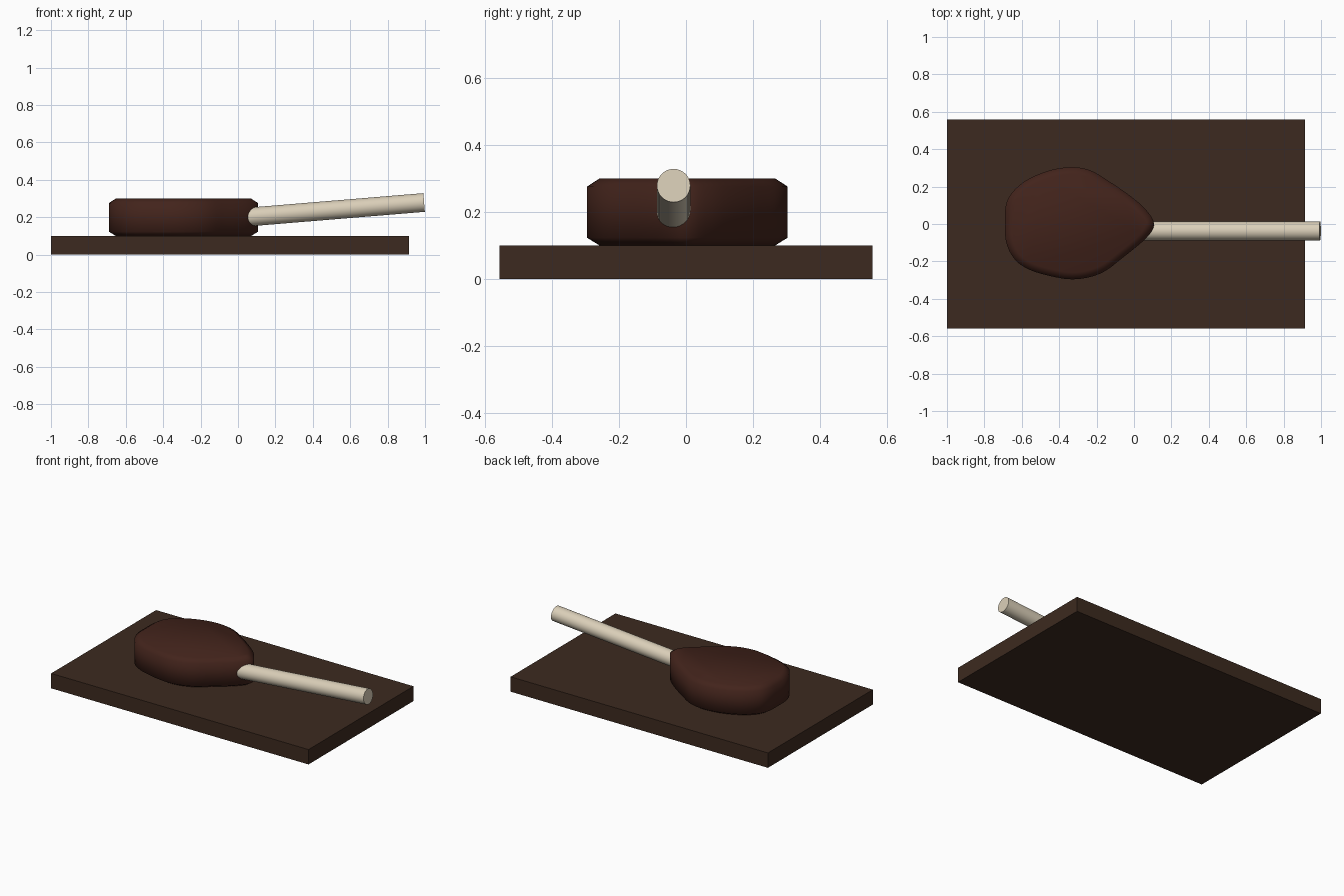
import bpy, bmesh, math
from mathutils import Vector

if "Cube" in bpy.data.objects:
    bpy.data.objects.remove(bpy.data.objects["Cube"])


def material(name, rgb):
    m = bpy.data.materials.new(name)
    m.diffuse_color = (*rgb, 1)
    m.use_nodes = True
    m.node_tree.nodes["Principled BSDF"].inputs["Base Color"].default_value = m.diffuse_color
    return m


def paint(obj, name, rgb):
    obj.data.materials.append(material(name, rgb))


# Serving board
bpy.ops.mesh.primitive_cube_add(size=1, location=(-0.0425, 0, 0.05))
board = bpy.context.object
board.name = "board"
board.scale = (1.915, 1.115, 0.1)
paint(board, "dark_wood", (0.046, 0.023, 0.014))

# Chunky head: teardrop outline, smoothed through its control points
OUTLINE = [(0.107, 0.0), (0.065, 0.075), (-0.02, 0.15), (-0.144, 0.235), (-0.235, 0.287),
           (-0.33, 0.304), (-0.45, 0.287), (-0.57, 0.237), (-0.65, 0.17), (-0.685, 0.10),
           (-0.69, 0.0), (-0.685, -0.09), (-0.655, -0.165), (-0.60, -0.222), (-0.50, -0.265),
           (-0.33, -0.296), (-0.18, -0.265), (-0.06, -0.18), (0.065, -0.075)]


def closed_spline(pts, steps):
    pts = [Vector(p) for p in pts]
    n, out = len(pts), []
    for i in range(n):
        a, b, c, d = (pts[(i + k) % n] for k in (-1, 0, 1, 2))
        for s in range(steps):
            t = s / steps
            out.append(0.5 * (2 * b + (c - a) * t + (2 * a - 5 * b + 4 * c - d) * t * t
                              + (3 * b - a - 3 * c + d) * t ** 3))
    return out


loop = closed_spline(OUTLINE, 4)
n = len(loop)
bm = bmesh.new()
rings = []
for inset, z in [(0.037, 0.1), (0, 0.123), (0, 0.276), (0.037, 0.3)]:
    ring = []
    for i, p in enumerate(loop):
        t = (loop[(i + 1) % n] - loop[i - 1]).normalized()
        q = p + Vector((-t.y, t.x)) * inset
        ring.append(bm.verts.new((q.x, q.y, z)))
    rings.append(ring)
for lo, hi in zip(rings, rings[1:]):
    for i in range(n):
        j = (i + 1) % n
        bm.faces.new((lo[i], lo[j], hi[j], hi[i]))
bm.faces.new(rings[-1])
bm.faces.new(rings[0][::-1])
for f in bm.faces:
    f.smooth = True
mesh = bpy.data.meshes.new("head")
bm.to_mesh(mesh)
bm.free()
head = bpy.data.objects.new("head", mesh)
bpy.context.collection.objects.link(head)
paint(head, "dark_red_brown", (0.055, 0.017, 0.011))

# Tilted stick, rooted inside the head
start, end = Vector((0.04, -0.037, 0.2)), Vector((0.995, -0.037, 0.279))
axis = end - start
bpy.ops.mesh.primitive_cylinder_add(vertices=32, radius=0.05, depth=axis.length,
                                    location=(start + end) / 2,
                                    rotation=axis.to_track_quat('Z', 'Y').to_euler())
stick = bpy.context.object
stick.name = "stick"
bpy.ops.object.shade_smooth_by_angle(angle=math.radians(40))
paint(stick, "cream", (0.70, 0.62, 0.48))
